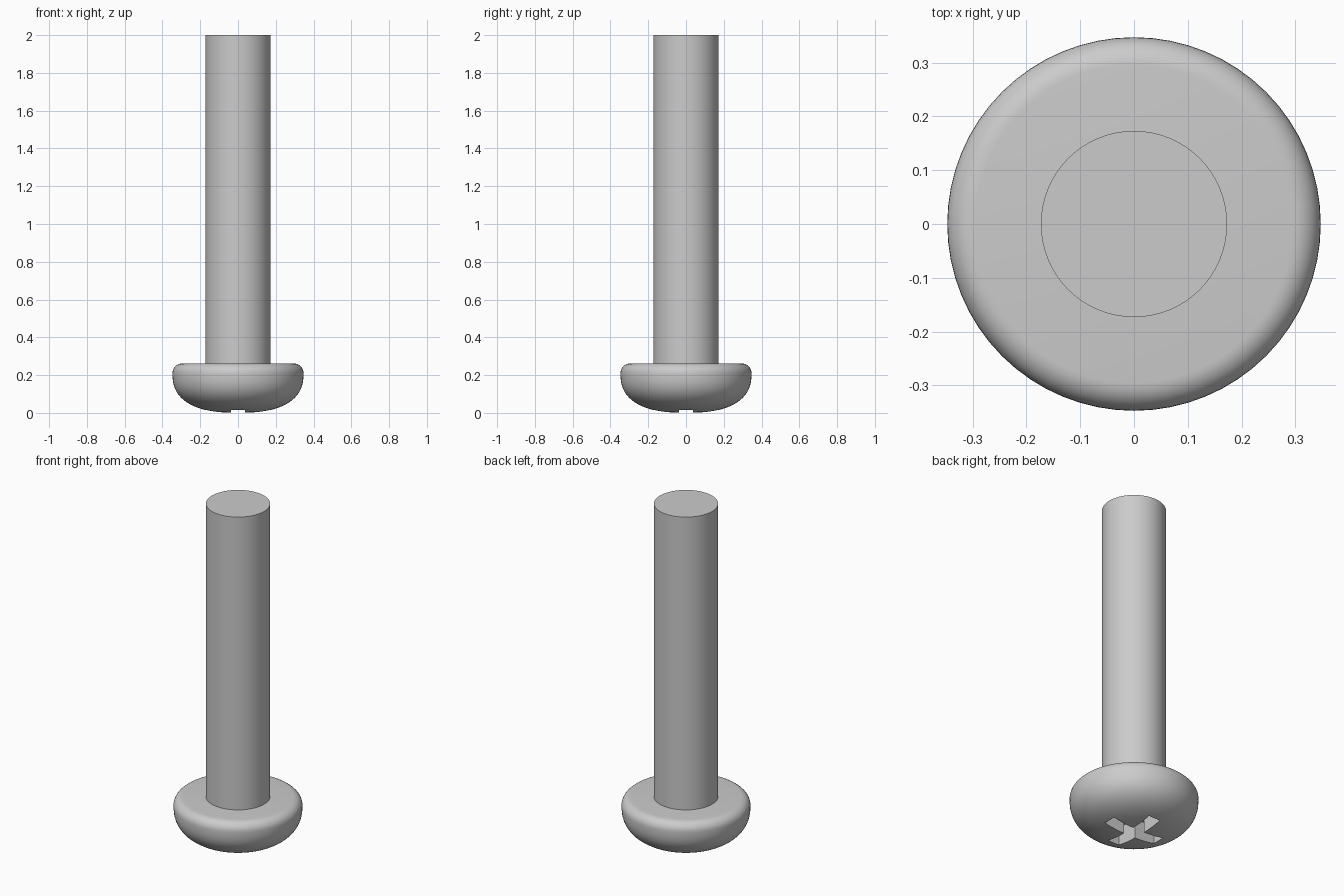
import bpy, bmesh, math

cube = bpy.data.objects.get("Cube")
if cube:
    bpy.data.objects.remove(cube, do_unlink=True)

SEGMENTS = 64
HEAD_R, SHAFT_R = 0.347, 0.173
HEAD_TOP, WIDEST, ROUND = 0.262, 0.21, 0.052

steel = bpy.data.materials.new("grey steel")
steel.use_nodes = True
steel.diffuse_color = (0.6, 0.6, 0.6, 1)
steel.node_tree.nodes["Principled BSDF"].inputs["Base Color"].default_value = (0.6, 0.6, 0.6, 1)


def make_object(name, bm):
    bmesh.ops.recalc_face_normals(bm, faces=bm.faces)
    mesh = bpy.data.meshes.new(name)
    bm.to_mesh(mesh)
    bm.free()
    mesh.materials.append(steel)
    obj = bpy.data.objects.new(name, mesh)
    bpy.context.collection.objects.link(obj)
    return obj


def lathe(name, profile):
    """Spin (radius, height) points around z and cap both open ends."""
    bm = bmesh.new()
    rings = []
    for r, z in profile:
        angles = [math.tau * i / SEGMENTS for i in range(SEGMENTS)]
        rings.append([bm.verts.new((r * math.cos(a), r * math.sin(a), z)) for a in angles])
    for low, high in zip(rings, rings[1:]):
        for i in range(SEGMENTS):
            j = (i + 1) % SEGMENTS
            bm.faces.new((low[i], low[j], high[j], high[i]))
    bm.faces.new(rings[0][::-1])
    bm.faces.new(rings[-1])
    return make_object(name, bm)


def activate(obj):
    bpy.ops.object.select_all(action="DESELECT")
    obj.select_set(True)
    bpy.context.view_layer.objects.active = obj


# Head: flattened dome below, small rounded rim above
dome = []
for i in range(2, 25):
    a = math.pi / 2 * i / 24
    dome.append((HEAD_R * math.sin(a) ** 0.8, WIDEST * (1 - max(math.cos(a), 0) ** 0.8)))
rim = []
for i in range(1, 9):
    a = math.pi / 2 * i / 8
    rim.append((HEAD_R - ROUND * (1 - math.cos(a)), WIDEST + ROUND * math.sin(a)))
head = lathe("head", dome + rim)

# Shaft
shaft = lathe("shaft", [(SHAFT_R, HEAD_TOP - 0.01), (SHAFT_R, 2.0)])

# Cross recess in the underside of the head
W, L = 0.038, 0.172
bm = bmesh.new()
outline = []
for quarter in range(4):
    c, s = round(math.cos(quarter * math.pi / 2)), round(math.sin(quarter * math.pi / 2))
    for x, y in ((L, -W), (L, W), (W, W)):
        outline.append(bm.verts.new((c * x - s * y, s * x + c * y, -0.05)))
face = bm.faces.new(outline)
extruded = bmesh.ops.extrude_face_region(bm, geom=[face])
top = [v for v in extruded["geom"] if isinstance(v, bmesh.types.BMVert)]
bmesh.ops.translate(bm, verts=top, vec=(0, 0, 0.17))
cutter = make_object("recess_cutter", bm)
cutter.hide_render = True

cut = head.modifiers.new("recess", "BOOLEAN")
cut.operation = "DIFFERENCE"
cut.solver = "EXACT"
cut.object = cutter
activate(head)
bpy.ops.object.modifier_apply(modifier=cut.name)
bpy.data.objects.remove(cutter, do_unlink=True)

# Smooth round surfaces, keep edges sharp
for obj in (head, shaft):
    activate(obj)
    bpy.ops.object.shade_smooth_by_angle(angle=math.radians(35))
